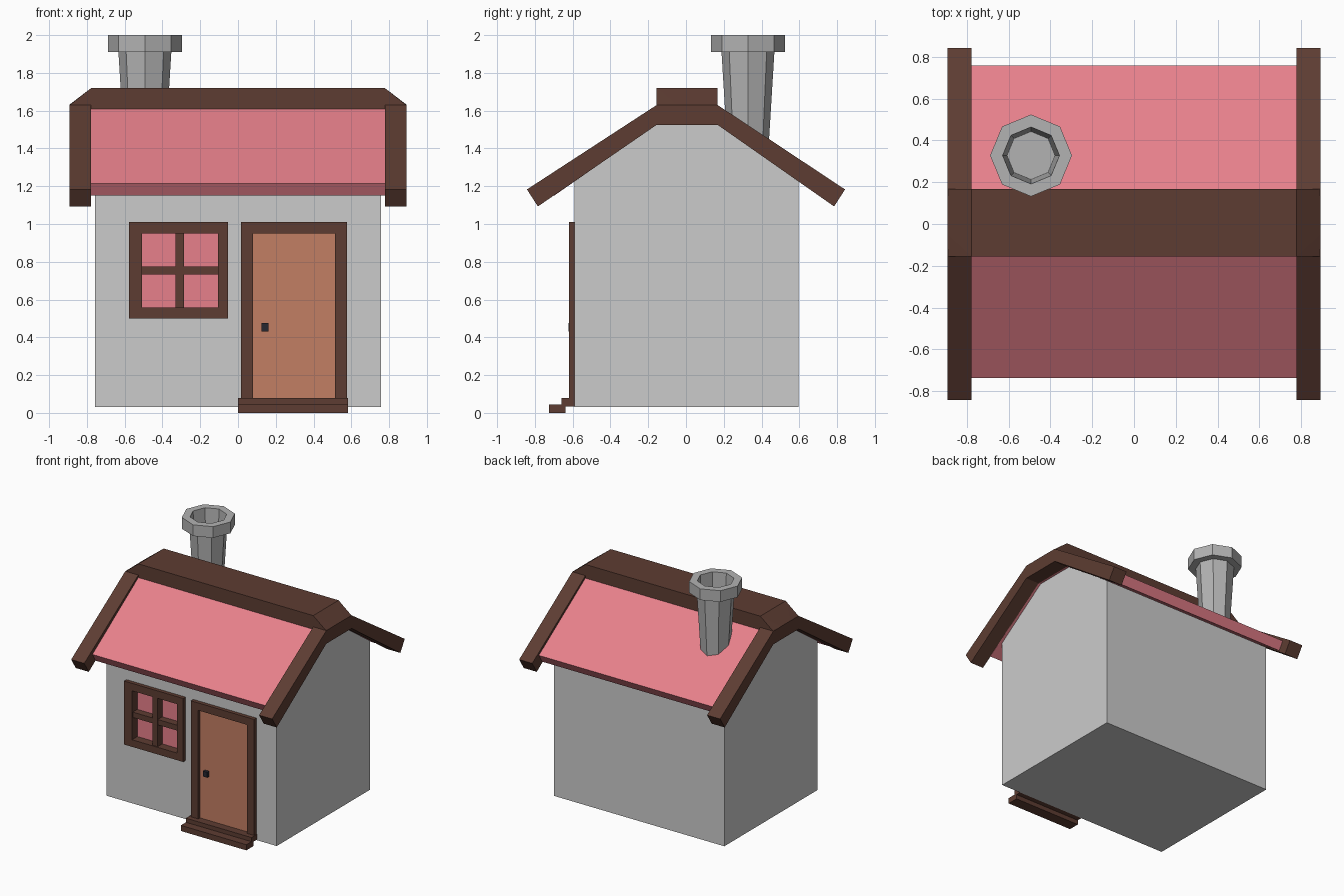
import bpy, bmesh, math

if "Cube" in bpy.data.objects:
    bpy.data.objects.remove(bpy.data.objects["Cube"])


def mat(name, r, g, b):
    m = bpy.data.materials.new(name)
    m.diffuse_color = (r, g, b, 1)
    m.use_nodes = True
    m.node_tree.nodes["Principled BSDF"].inputs["Base Color"].default_value = m.diffuse_color
    return m


WOOD = mat("dark_wood", 0.11, 0.046, 0.032)
PINK = mat("pink", 0.8, 0.215, 0.258)
DOOR = mat("door_wood", 0.545, 0.21, 0.126)
STONE = mat("stone", 0.45, 0.45, 0.45)
IRON = mat("iron", 0.02, 0.02, 0.03)


def finish(name, bm, material=None):
    bmesh.ops.recalc_face_normals(bm, faces=bm.faces)
    me = bpy.data.meshes.new(name)
    bm.to_mesh(me)
    bm.free()
    ob = bpy.data.objects.new(name, me)
    bpy.context.collection.objects.link(ob)
    if material:
        me.materials.append(material)
    return ob


def add_box(bm, x0, x1, y0, y1, z0, z1):
    vs = bmesh.ops.create_cube(bm, size=1)["verts"]
    for v in vs:
        v.co = (x1 if v.co.x > 0 else x0, y1 if v.co.y > 0 else y0, z1 if v.co.z > 0 else z0)


def boxes(name, material, *dims):
    bm = bmesh.new()
    for d in dims:
        add_box(bm, *d)
    return finish(name, bm, material)


def prism(name, profile, x0, x1, material=None):
    """Extrude a (y, z) outline along x."""
    bm = bmesh.new()
    face = bm.faces.new([bm.verts.new((x0, y, z)) for y, z in profile])
    ext = bmesh.ops.extrude_face_region(bm, geom=[face])["geom"]
    bmesh.ops.translate(bm, vec=(x1 - x0, 0, 0),
                        verts=[g for g in ext if isinstance(g, bmesh.types.BMVert)])
    return finish(name, bm, material)


# Walls with a recess for the window
walls = prism("walls", [(-0.59, 0.03), (0.595, 0.03), (0.595, 1.225), (0.167, 1.53),
                        (-0.155, 1.53), (-0.59, 1.225)], -0.757, 0.757)
cutter = boxes("window_cutter", None, (-0.54, -0.08, -0.7, -0.545, 0.53, 0.98))
cutter.hide_render = True
cutter.hide_viewport = True
cut = walls.modifiers.new("window_recess", "BOOLEAN")
cut.operation = "DIFFERENCE"
cut.solver = "EXACT"
cut.object = cutter

# Roof covering and gable beams
prism("roof", [(-0.738, 1.215), (-0.155, 1.61), (0.167, 1.61), (0.758, 1.215), (0.718, 1.15),
               (0.167, 1.528), (-0.155, 1.528), (-0.698, 1.15)], -0.78, 0.78, PINK)
beam = [(-0.842, 1.183), (-0.155, 1.63), (0.167, 1.63), (0.842, 1.183), (0.784, 1.093),
        (0.167, 1.525), (-0.155, 1.525), (-0.784, 1.093)]
for side, name in ((-1, "left"), (1, "right")):
    prism(name + "_gable_beam", beam, side * 0.777, side * 0.893, WOOD)

# Ridge cap with bevelled ends
bm = bmesh.new()
for s in (-1, 1):
    for y in (-0.155, 0.167):
        bm.verts.new((s * 0.777, y, 1.72))
        bm.verts.new((s * 0.777, y, 1.60))
        bm.verts.new((s * 0.893, y, 1.628))
    for y in (-0.05, 0.07):
        bm.verts.new((s * 0.893, y, 1.631))
bmesh.ops.convex_hull(bm, input=bm.verts)
bmesh.ops.dissolve_limit(bm, angle_limit=0.01, verts=bm.verts, edges=bm.edges)
finish("ridge_cap", bm, WOOD)

# Chimney: octagonal profile swept round, from base to hollow inside
bm = bmesh.new()
rings = []
for r, z in ((0.11, 1.42), (0.14, 1.91), (0.196, 1.91), (0.196, 2.0), (0.136, 2.0), (0.115, 1.62)):
    rings.append([bm.verts.new((-0.493 + r * math.cos(i * math.pi / 4),
                                0.328 + r * math.sin(i * math.pi / 4), z)) for i in range(8)])
for a, b in zip(rings, rings[1:]):
    for i in range(8):
        j = (i + 1) % 8
        bm.faces.new((a[i], a[j], b[j], b[i]))
bm.faces.new(rings[0])
bm.faces.new(rings[-1])
finish("chimney", bm, STONE)

# Window
F, B = -0.62, -0.545
boxes("window_frame", WOOD,
      (-0.577, -0.508, F, B, 0.50, 1.01), (-0.106, -0.053, F, B, 0.50, 1.01),
      (-0.508, -0.106, F, B, 0.95, 1.01), (-0.508, -0.106, F, B, 0.50, 0.557))
boxes("window_bars", WOOD,
      (-0.33, -0.286, -0.612, B, 0.557, 0.95), (-0.508, -0.106, -0.61, B, 0.732, 0.775))
boxes("window_glass", PINK, (-0.52, -0.095, -0.552, -0.54, 0.545, 0.96))

# Door
boxes("door_frame", WOOD,
      (0.016, 0.08, F, -0.58, 0.07, 1.01), (0.513, 0.577, F, -0.58, 0.07, 1.01),
      (0.08, 0.513, F, -0.58, 0.95, 1.01))
boxes("door_panel", DOOR, (0.075, 0.518, -0.597, -0.57, 0.07, 0.955))
boxes("door_knob", IRON, (0.124, 0.162, -0.622, -0.59, 0.432, 0.475))

# Doorsteps
boxes("upper_step", WOOD, (0.0, 0.582, -0.66, -0.585, 0.035, 0.078))
boxes("lower_step", WOOD, (0.0, 0.582, -0.725, -0.637, 0.0, 0.045))
